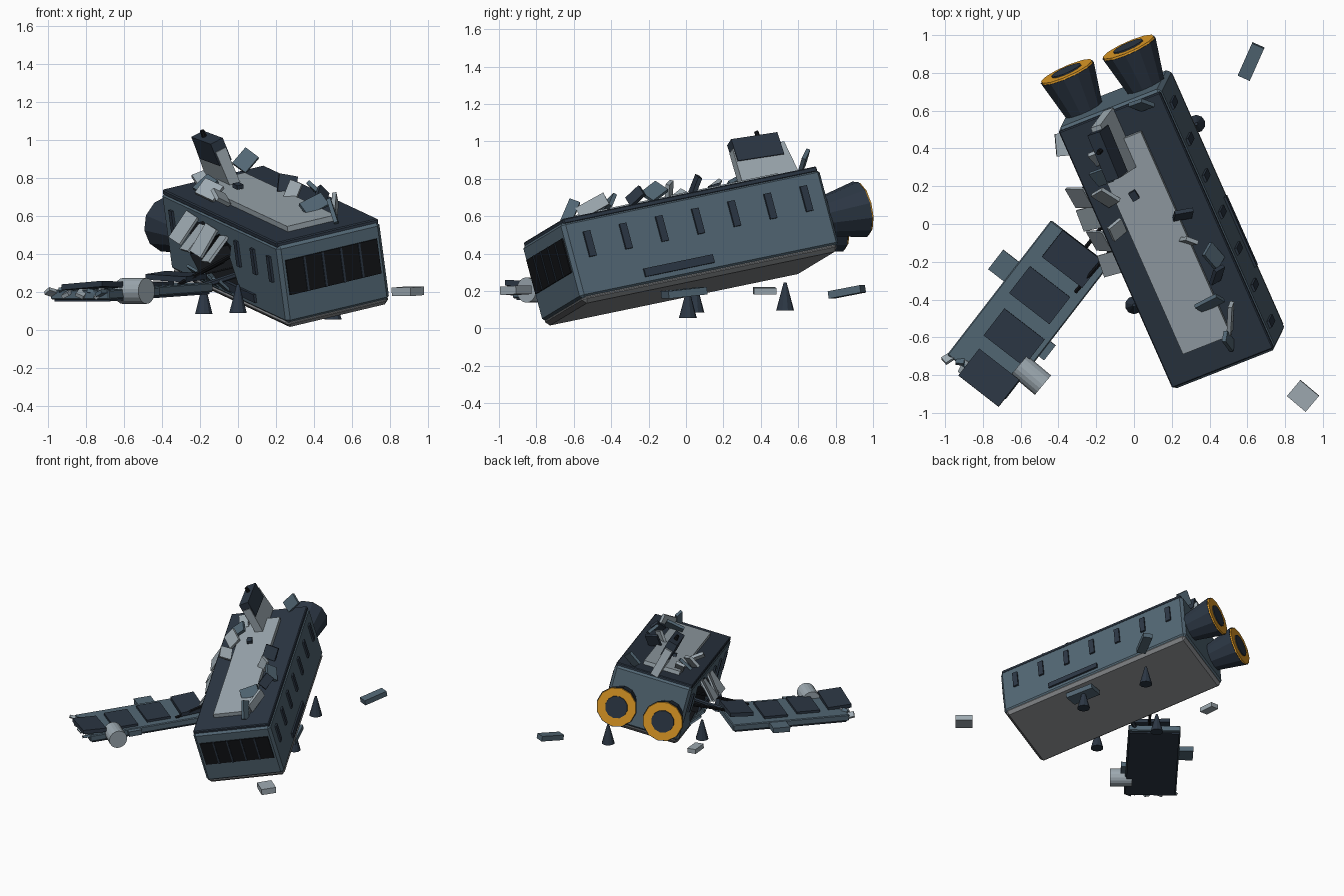
import bpy, bmesh, math, random
from mathutils import Vector, Matrix, Euler

if "Cube" in bpy.data.objects:
    bpy.data.objects.remove(bpy.data.objects["Cube"])

random.seed(4)


def material(name, rgb):
    m = bpy.data.materials.new(name)
    m.diffuse_color = (*rgb, 1)
    m.use_nodes = True
    m.node_tree.nodes["Principled BSDF"].inputs["Base Color"].default_value = m.diffuse_color
    return m


STEEL = material("steel_blue", (0.085, 0.135, 0.175))
DARK = material("dark_navy", (0.025, 0.038, 0.058))
LIGHT = material("light_grey", (0.34, 0.40, 0.44))
BELLY = material("belly_grey", (0.22, 0.23, 0.24))
BLACK = material("black", (0.006, 0.007, 0.009))
ORANGE = material("orange", (0.75, 0.33, 0.02))


def frame(loc, rot):
    return Matrix.Translation(loc) @ Euler([math.radians(a) for a in rot]).to_matrix().to_4x4()


WORLD = Matrix()
HULL = frame((0.20, -0.025, 0.433), (11, -12.5, 21.5))
WING = frame((-0.56, -0.455, 0.215), (2.5, 0, -37.7))


def finish(bm, name, matrix, mat):
    mesh = bpy.data.meshes.new(name)
    bmesh.ops.recalc_face_normals(bm, faces=bm.faces)
    bm.to_mesh(mesh)
    bm.free()
    mesh.materials.append(mat)
    ob = bpy.data.objects.new(name, mesh)
    bpy.context.collection.objects.link(ob)
    ob.matrix_world = matrix
    return ob


def box(name, size, loc, mat, base=WORLD, rot=(0, 0, 0), bevel=0.0):
    bm = bmesh.new()
    bmesh.ops.create_cube(bm, size=1)
    bmesh.ops.scale(bm, vec=size, verts=bm.verts)
    if bevel:
        bmesh.ops.bevel(bm, geom=bm.edges[:], offset=bevel, segments=1, affect='EDGES')
    return finish(bm, name, base @ frame(loc, rot), mat)


def cone(name, r1, r2, depth, loc, mat, base=WORLD, rot=(0, 0, 0), sides=12):
    bm = bmesh.new()
    bmesh.ops.create_cone(bm, cap_ends=True, segments=sides, radius1=r1, radius2=r2, depth=depth)
    return finish(bm, name, base @ frame(loc, rot), mat)


def prism(name, outline, x0, x1, base, mat):
    """Outline in the y-z plane, extruded along x."""
    bm = bmesh.new()
    face = bm.faces.new([bm.verts.new((x0, y, z)) for y, z in outline])
    ext = bmesh.ops.extrude_face_region(bm, geom=[face])
    moved = [v for v in ext['geom'] if isinstance(v, bmesh.types.BMVert)]
    bmesh.ops.translate(bm, vec=(x1 - x0, 0, 0), verts=moved)
    return finish(bm, name, base, mat)


def strut(name, a, b, radius, mat):
    a, b = Vector(a), Vector(b)
    m = Matrix.Translation((a + b) / 2) @ (b - a).to_track_quat('Z', 'Y').to_matrix().to_4x4()
    return cone(name, radius, radius, (b - a).length, (0, 0, 0), mat, m, sides=6)


# Hull with a ragged breach cut in its left side
hull = box("hull", (0.60, 1.54, 0.43), (0, 0, 0.01), STEEL, HULL, bevel=0.02)
hull.data.materials.append(BLACK)
breach = [(-0.16, -0.12), (-0.08, 0.03), (-0.12, 0.10), (0.02, 0.14), (0.12, 0.10), (0.22, 0.17),
          (0.36, 0.13), (0.46, 0.16), (0.42, 0.02), (0.47, -0.06), (0.36, -0.15), (0.2, -0.11), (0.05, -0.17)]
cutter = prism("breach_cutter", breach, -0.36, -0.08, HULL, BLACK)
cutter.hide_render = True
mod = hull.modifiers.new("breach", 'BOOLEAN')
mod.object, mod.operation, mod.solver = cutter, 'DIFFERENCE', 'EXACT'
mod.material_mode = 'TRANSFER'
bpy.context.view_layer.objects.active = hull
bpy.context.view_layer.update()
bpy.ops.object.modifier_apply(modifier=mod.name)
bpy.data.objects.remove(cutter)

# Roof, spine and belly plates
box("roof_plate", (0.59, 1.51, 0.03), (0, 0, 0.225), DARK, HULL, bevel=0.006)
box("spine_plate", (0.28, 1.2, 0.04), (-0.02, 0, 0.25), LIGHT, HULL)
box("belly_plate", (0.595, 1.52, 0.05), (0, 0, -0.205), BELLY, HULL, bevel=0.022)

# Front window with bars
box("front_window", (0.53, 0.02, 0.19), (0, -0.768, 0.045), BLACK, HULL)
for i in range(4):
    box("window_bar", (0.012, 0.02, 0.19), (-0.159 + i * 0.106, -0.773, 0.045), DARK, HULL)

# Side slots and lower vents
for side in (-1, 1):
    for i in range(-3, 4):
        if side > 0 or i not in (0, 1, 2):
            box("side_slot", (0.02, 0.04, 0.14), (side * 0.303, i * 0.215, 0.078), DARK, HULL)
    box("side_vent", (0.02, 0.41, 0.045), (side * 0.303, -0.175, -0.137), DARK, HULL)

# Engines
for side in (-1, 1):
    x, z, turn = side * 0.18, -0.02, (-90, 0, 0)
    cone("engine_nozzle", 0.105, 0.155, 0.23, (x, 0.87, z), DARK, HULL, turn)
    cone("engine_ring", 0.152, 0.148, 0.02, (x, 0.985, z), ORANGE, HULL, turn)
    cone("engine_core", 0.088, 0.085, 0.02, (x, 0.992, z), DARK, HULL, turn)

# Leaning tail fin
FIN = HULL @ frame((0.0, 0.60, 0.23), (0, -14, 0))
prism("tail_fin", [(-0.17, 0), (0.17, 0), (0.15, 0.22), (-0.15, 0.24)], -0.03, 0.03, FIN, LIGHT)
box("fin_cap", (0.075, 0.27, 0.13), (0, -0.01, 0.22), DARK, FIN, (-3, 0, 0))
cone("fin_beacon", 0.015, 0.012, 0.04, (0, 0.03, 0.30), BLACK, FIN, sides=8)

# Torn-off wing with its panels
box("wing", (0.39, 0.90, 0.05), (0, 0, -0.01), STEEL, WING, bevel=0.006)
for x, y, z, tilt in ((0.02, 0.36, 0.05, 3), (0, 0.10, 0.018, 0), (0.03, -0.16, 0.018, 0), (0.055, -0.41, 0.035, -4)):
    box("wing_panel", (0.27, 0.18, 0.03), (x, y, z), DARK, WING, (tilt, tilt, 0))
box("wing_underside", (0.37, 0.86, 0.015), (0, 0, -0.038), DARK, WING)
box("wing_tab", (0.16, 0.13, 0.04), (-0.22, 0.106, -0.01), STEEL, WING)
box("wing_tab", (0.10, 0.10, 0.04), (0.18, -0.11, -0.01), STEEL, WING)
cone("wing_tank", 0.068, 0.068, 0.165, (-0.545, -0.80, 0.205), LIGHT, WORLD, (90, 0, 50), sides=18)
for i in range(8):
    spin = [random.uniform(-40, 40) for _ in range(3)]
    box("wing_tip_shard", (0.045, 0.08, 0.02), (-0.175 + i * 0.048, -0.44 + random.uniform(-0.02, 0.03), 0),
        (LIGHT, STEEL)[i % 2], WING, spin)

# Broken struts joining wing and breach
strut("torn_strut", (-0.02, -0.02, 0.40), (-0.31, -0.36, 0.24), 0.012, BLACK)
strut("torn_strut", (-0.08, 0.10, 0.36), (-0.30, -0.18, 0.25), 0.012, BLACK)
strut("torn_strut", (0.02, -0.10, 0.30), (-0.22, -0.22, 0.22), 0.016, DARK)

# Peeled hull petals around the breach
for y, z, tilt, spin in ((0.36, 0.12, 42, 12), (0.23, 0.09, 50, -8), (0.10, 0.10, 38, 10), (-0.04, 0.08, 48, -14)):
    box("breach_petal", (0.015, 0.12, 0.17), (-0.36, y, z), LIGHT, HULL, (spin, tilt, spin))
for y in (0.33, 0.17, 0.0):
    box("lower_petal", (0.015, 0.10, 0.10), (-0.33, y, -0.13), STEEL, HULL, (y * 40, -40, 0))


def on_roof(x, y, h):
    """Height-h point above the tilted roof at world x, y."""
    n = HULL.col[2].to_3d()
    c = HULL.translation + n * 0.245
    return (x, y, c.z - (n.x * (x - c.x) + n.y * (y - c.y)) / n.z + h)


# Shards standing on the roof: x, y, width, length, colour, rotation
shards = [(0.42, -0.17, 0.09, 0.12, STEEL, (35, 30, 60)), (0.40, -0.42, 0.08, 0.14, STEEL, (40, 50, -30)),
          (0.51, -0.50, 0.07, 0.17, LIGHT, (75, 60, 70)), (0.50, -0.62, 0.06, 0.14, STEEL, (70, 20, 80)),
          (0.26, 0.05, 0.10, 0.10, DARK, (70, 10, 10)), (0.29, -0.09, 0.07, 0.10, LIGHT, (80, 20, -20)),
          (-0.09, -0.03, 0.09, 0.09, LIGHT, (40, 20, 40)), (-0.17, 0.25, 0.11, 0.09, STEEL, (30, -40, 20)),
          (-0.19, 0.35, 0.07, 0.10, LIGHT, (50, -20, 20)), (-0.15, 0.14, 0.10, 0.12, LIGHT, (35, -50, 30)),
          (0.44, -0.27, 0.07, 0.10, DARK, (60, 40, 30)), (0.04, 0.63, 0.09, 0.11, STEEL, (65, 35, -20)),
          (0.00, 0.15, 0.04, 0.05, DARK, (15, -10, 30))]
for x, y, w, l, mat, rot in shards:
    box("roof_shard", (w, l, 0.022), on_roof(x, y, 0.05), mat, WORLD, rot)

# Support spikes below the hull
for x, y, z in ((0.33, 0.53, 0.17), (0.0, -0.43, 0.165), (0.50, 0.01, 0.13), (-0.18, 0.05, 0.16)):
    cone("support_spike", 0.048, 0.008, 0.15, (x, y, z), DARK, sides=10)
box("spike_mount", (0.12, 0.22, 0.04), (0.49, -0.01, 0.19), STEEL, WORLD, (6, 0, 20))

# Loose debris
box("debris_slab", (0.07, 0.19, 0.04), (0.62, 0.86, 0.195), STEEL, WORLD, (10, 0, -24))
box("debris_slab", (0.13, 0.11, 0.045), (0.895, -0.91, 0.203), LIGHT, WORLD, (3, 0, -40))
box("debris_slab", (0.07, 0.12, 0.035), (-0.38, 0.42, 0.20), LIGHT, WORLD, (0, 4, 5))
